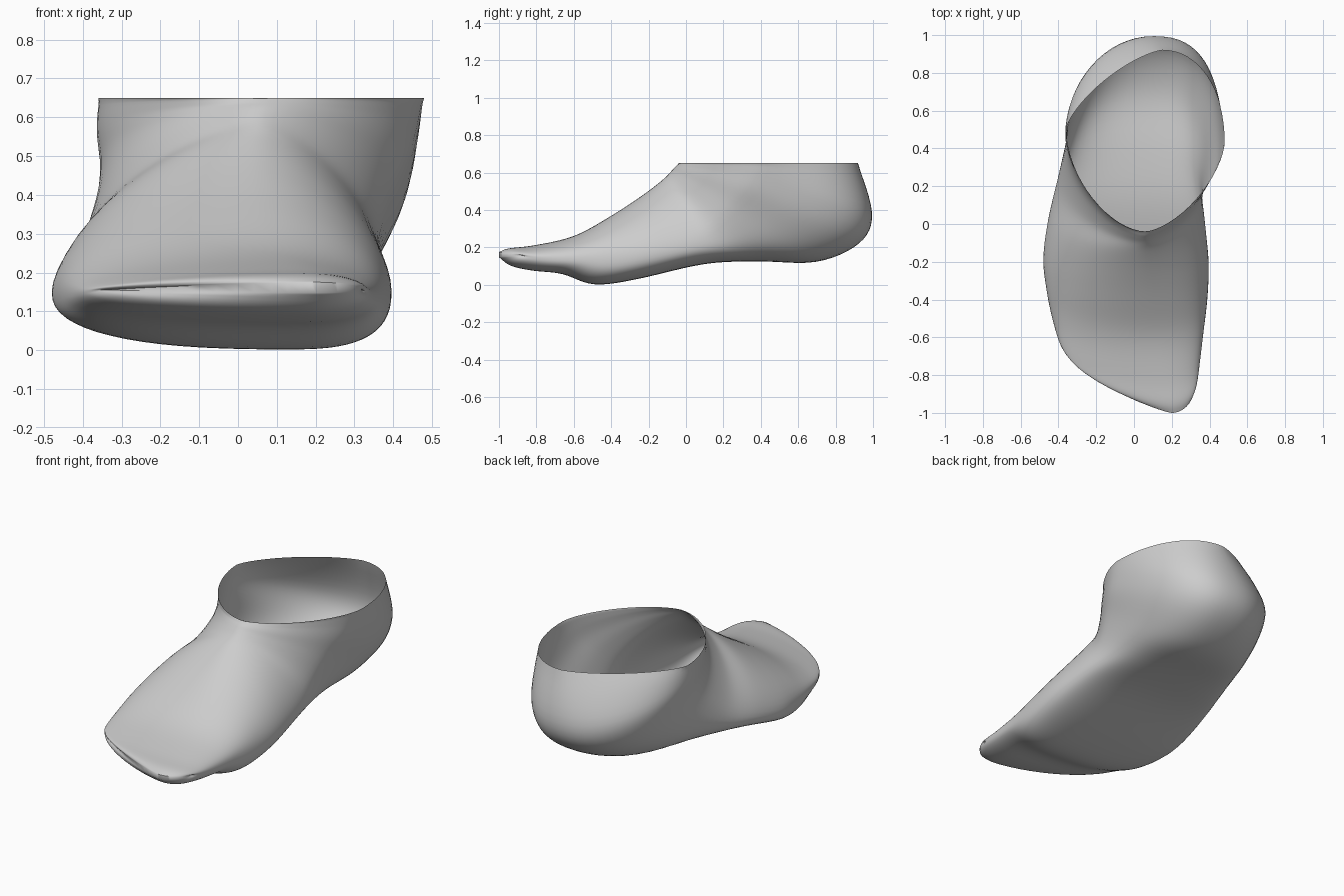
import bpy, bmesh, math
from mathutils import Vector

cube = bpy.data.objects.get("Cube")
if cube:
    bpy.data.objects.remove(cube, do_unlink=True)

# Four guide lines run from the toe edge, through the sole and heel, to the ankle opening
TOP = [(.20, -1, .175), (.18, -.95, .195), (.14, -.82, .21), (.08, -.6, .26),
       (.05, -.4, .37), (.04, -.25, .468), (.04, -.15, .543), (.05, -.105, .583),
       (.05, -.08, .61), (.055, -.065, .627), (.06, -.053, .638), (.06, -.04, .65)]
SOLE = [(.20, -1, .148), (.19, -.94, .102), (.17, -.82, .075), (.15, -.66, .058),
        (.14, -.49, 0), (.10, -.25, .032), (.05, .1, .112), (.04, .4, .125),
        (.06, .7, .12), (.09, .93, .22), (.10, 1, .38), (.15, .92, .65)]
LEFT_EDGE = [(.32, -.86, .155), (.335, -.83, .15), (.35, -.72, .14), (.37, -.55, .14),
             (.39, -.38, .14), (.397, -.2, .16), (.377, 0, .21), (.362, .14, .28),
             (.395, .25, .40), (.445, .35, .50), (.467, .40, .58), (.48, .43, .65)]
RIGHT_EDGE = [(-.33, -.71, .155), (-.36, -.68, .155), (-.40, -.61, .15), (-.44, -.46, .15),
              (-.468, -.32, .15), (-.483, -.18, .15), (-.46, 0, .19), (-.41, .2, .26),
              (-.37, .35, .38), (-.357, .42, .48), (-.367, .47, .57), (-.36, .5, .65)]
# Roundness of the four quarters: top left, sole left, sole right, top right
ROUNDNESS = [(0, (2, 2, 1.25, 1.25)), (2, (2.1, 2.2, 1.8, 1.75)), (3, (2.1, 2.5, 2.4, 1.95)),
             (5, (1.7, 2.8, 2.7, 1.7)), (7, (1.55, 2.7, 2.4, 1.55)),
             (10, (1.52, 2.6, 1.95, 1.6)), (11, (1.55, 2.1, 1.4, 1.75))]
STEPS, QUARTER = 6, 16
N = QUARTER * 4


def along(points, t):
    """Smooth position on a guide line."""
    last = len(points) - 1
    k = min(int(t), last - 1)
    f = t - k
    a, b, c, d = (Vector(points[min(max(j, 0), last)]) for j in range(k - 1, k + 3))
    return 0.5 * (2 * b + (c - a) * f + (2 * a - 5 * b + 4 * c - d) * f ** 2
                  + (3 * b - a - 3 * c + d) * f ** 3)


def roundness(t):
    """Blend between the roundness entries on either side of t."""
    for (t0, a), (t1, b) in zip(ROUNDNESS, ROUNDNESS[1:]):
        if t <= t1:
            f = (t - t0) / (t1 - t0)
            return [p + (q - p) * f for p, q in zip(a, b)]


def ring(t):
    """Closed cross-section through the four guide lines."""
    top, sole, left, right = (along(g, t) for g in (TOP, SOLE, LEFT_EDGE, RIGHT_EDGE))
    pts = []
    quarters = [(top, left), (sole, left), (sole, right), (top, right)]
    for q, ((mid, side), n) in enumerate(zip(quarters, roundness(t))):
        centre = Vector((mid.x, side.y, side.z))
        for i in range(QUARTER):
            a = math.pi / 2 * i / QUARTER
            if q % 2:
                a = math.pi / 2 - a
            pts.append(centre + (mid - centre) * max(math.cos(a), 0) ** (2 / n)
                       + (side - centre) * max(math.sin(a), 0) ** (2 / n))
    return pts


# Foot shell, open at the ankle
bm = bmesh.new()
count = (len(TOP) - 1) * STEPS
rings = [[bm.verts.new(p) for p in ring(r / STEPS)] for r in range(count + 1)]
for a, b in zip(rings, rings[1:]):
    for i in range(N):
        j = (i + 1) % N
        bm.faces.new((a[i], a[j], b[j], b[i]))

# Toe edge, joining the upper and lower halves of the first ring
toe = rings[0]
for i in range(-QUARTER, QUARTER):
    corners = [toe[k % N] for k in (i, N // 2 - i, N // 2 - i - 1, i + 1)]
    bm.faces.new(list(dict.fromkeys(corners)))

# Even out the surface, keeping the ankle rim and toe edge in place
inner = [v for r in rings[2:-1] for v in r]
for _ in range(4):
    bmesh.ops.smooth_vert(bm, verts=inner, factor=0.5,
                          use_axis_x=True, use_axis_y=True, use_axis_z=True)

mesh = bpy.data.meshes.new("foot_shell")
bm.to_mesh(mesh)
bm.free()
foot = bpy.data.objects.new("foot_shell", mesh)
bpy.context.collection.objects.link(foot)

# Plain grey material
grey = bpy.data.materials.new("mid grey")
grey.use_nodes = True
colour = (.61, .61, .61, 1)
grey.diffuse_color = colour
grey.node_tree.nodes["Principled BSDF"].inputs["Base Color"].default_value = colour
mesh.materials.append(grey)

bpy.context.view_layer.objects.active = foot
foot.select_set(True)
bpy.ops.object.shade_smooth_by_angle(angle=math.radians(60))
